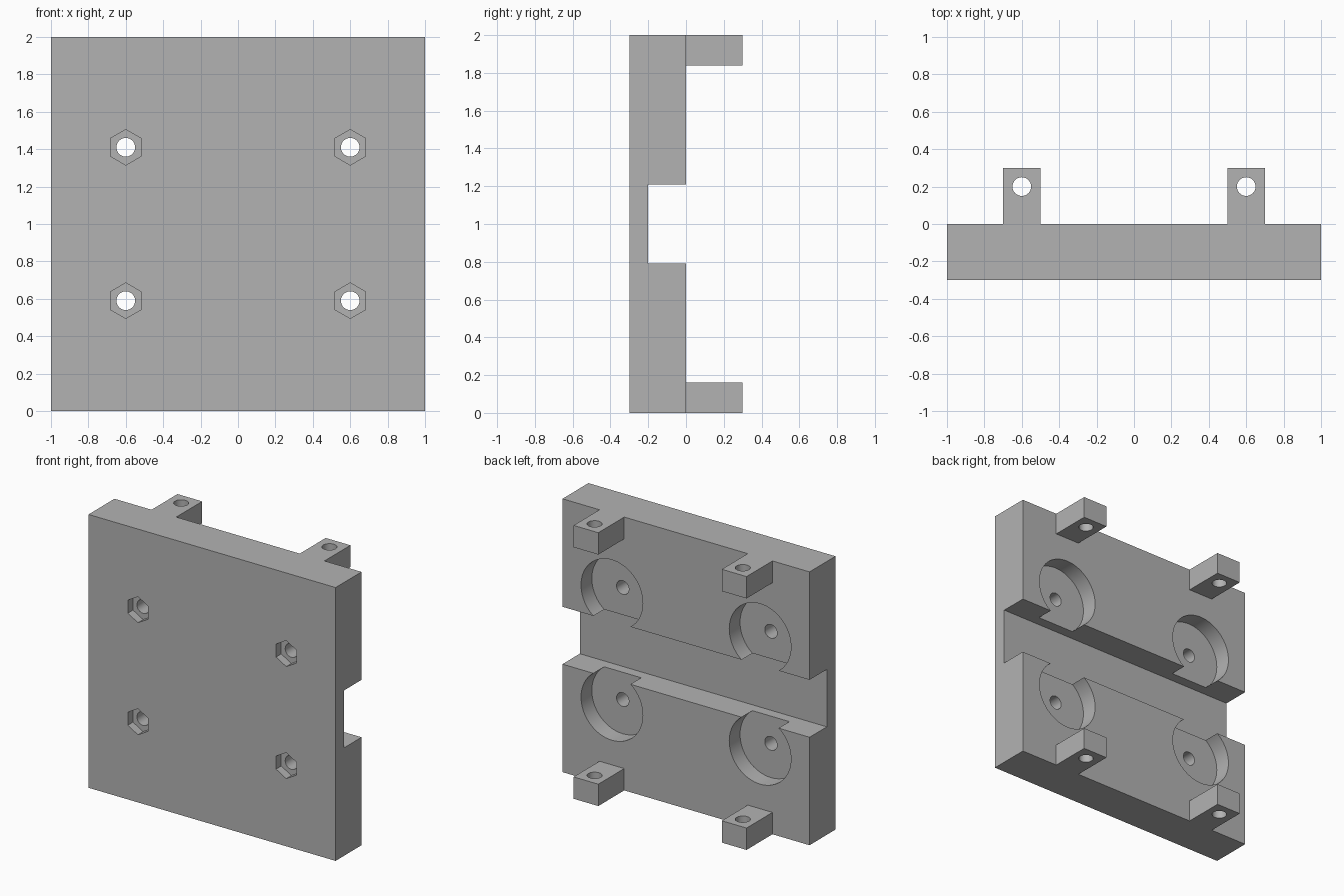
import bpy
import math

cube = bpy.data.objects.get("Cube")
if cube:
    bpy.data.objects.remove(cube, do_unlink=True)

grey = bpy.data.materials.new("plain grey")
grey.use_nodes = True
grey.diffuse_color = (0.45, 0.45, 0.45, 1)
grey.node_tree.nodes["Principled BSDF"].inputs["Base Color"].default_value = (0.45, 0.45, 0.45, 1)


def box(name, low, high):
    """Box between two opposite corners."""
    bpy.ops.mesh.primitive_cube_add(size=1)
    ob = bpy.context.object
    ob.name = name
    for v in ob.data.vertices:
        v.co = [a + (b - a) * (c + 0.5) for a, b, c in zip(low, high, v.co)]
    ob.data.materials.append(grey)
    return ob


def rod(name, centre, radius, length, sides, rotation=(0, 0, 0)):
    """Prism or cylinder along its rotated z axis."""
    bpy.ops.mesh.primitive_cylinder_add(vertices=sides, radius=radius, depth=length,
                                        location=centre, rotation=rotation)
    ob = bpy.context.object
    ob.name = name
    ob.data.materials.append(grey)
    return ob


def combine(target, tool, operation):
    """Apply a boolean and remove the helper."""
    tool.hide_render = True
    mod = target.modifiers.new(operation.lower(), "BOOLEAN")
    mod.operation = operation
    mod.solver = "EXACT"
    mod.object = tool
    bpy.context.view_layer.update()
    bpy.context.view_layer.objects.active = target
    bpy.ops.object.modifier_apply(modifier=mod.name)
    bpy.data.objects.remove(tool, do_unlink=True)


FRONT, BACK, POCKET = -0.3, 0.0, -0.125
TURN = (math.pi / 2, 0, 0)

# Square plate with a channel across the back
plate = box("mounting_plate", (-1, FRONT, 0), (1, BACK, 2))
combine(plate, box("channel", (-1.1, -0.2, 0.79), (1.1, 0.1, 1.21)), "DIFFERENCE")

# Four lugs at the top and bottom edges
for x in (-0.6, 0.6):
    for low in (0, 1.84):
        combine(plate, box("lug", (x - 0.1, -0.1, low), (x + 0.1, 0.3, low + 0.16)), "UNION")

for x in (-0.6, 0.6):
    # Upright pin holes through the lugs
    for z in (0.08, 1.92):
        combine(plate, rod("pin_hole", (x, 0.2, z), 0.05, 0.3, 32), "DIFFERENCE")
    for z in (0.59, 1.41):
        # Round pocket behind, bolt hole through, hexagonal nut recess in front
        combine(plate, rod("pocket", (x, POCKET + 0.2, z), 0.25, 0.4, 64, TURN), "DIFFERENCE")
        combine(plate, rod("bolt_hole", (x, -0.2, z), 0.05, 0.6, 32, TURN), "DIFFERENCE")
        combine(plate, rod("nut_recess", (x, FRONT - 0.04, z), 0.095, 0.2, 6, TURN), "DIFFERENCE")

# Smooth hole walls, sharp edges elsewhere
bpy.ops.object.select_all(action="DESELECT")
plate.select_set(True)
bpy.context.view_layer.objects.active = plate
bpy.ops.object.shade_smooth_by_angle(angle=math.radians(30))
